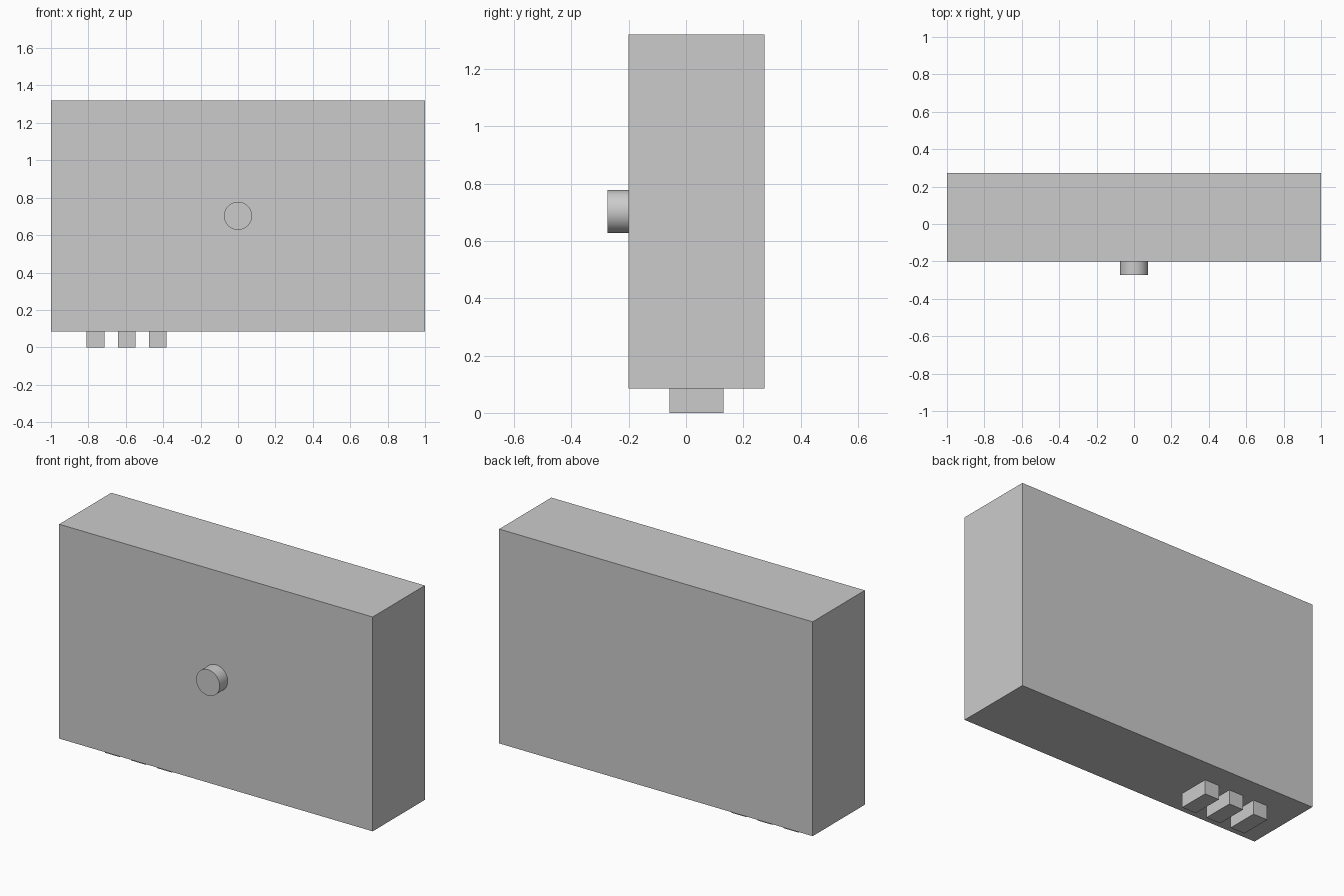
import bpy
import math

if "Cube" in bpy.data.objects:
    bpy.data.objects.remove(bpy.data.objects["Cube"])


def box(name, x, y, z):
    """Box spanning the given (min, max) ranges."""
    lo, hi = zip(x, y, z)
    bpy.ops.mesh.primitive_cube_add(size=1, location=[(a + b) / 2 for a, b in zip(lo, hi)])
    ob = bpy.context.object
    ob.name = name
    ob.scale = [b - a for a, b in zip(lo, hi)]
    bpy.ops.object.transform_apply(location=False, rotation=False, scale=True)
    return ob


# Main housing
FRONT, BACK, BOTTOM, TOP = -0.201, 0.274, 0.085, 1.321
box("housing", (-1, 1), (FRONT, BACK), (BOTTOM, TOP))

# Row of three connector blocks under the left end
for i in range(3):
    cx = -0.762 + i * 0.167
    box(f"connector_{i + 1}", (cx - 0.047, cx + 0.047), (-0.058, 0.131), (0, BOTTOM))

# Round button in the middle of the front
DEPTH = 0.073
bpy.ops.mesh.primitive_cylinder_add(
    vertices=64, radius=0.075, depth=DEPTH,
    location=(0, FRONT - DEPTH / 2, (BOTTOM + TOP) / 2),
    rotation=(math.pi / 2, 0, 0))
bpy.context.object.name = "front_button"
bpy.ops.object.shade_smooth_by_angle(angle=math.radians(30))
